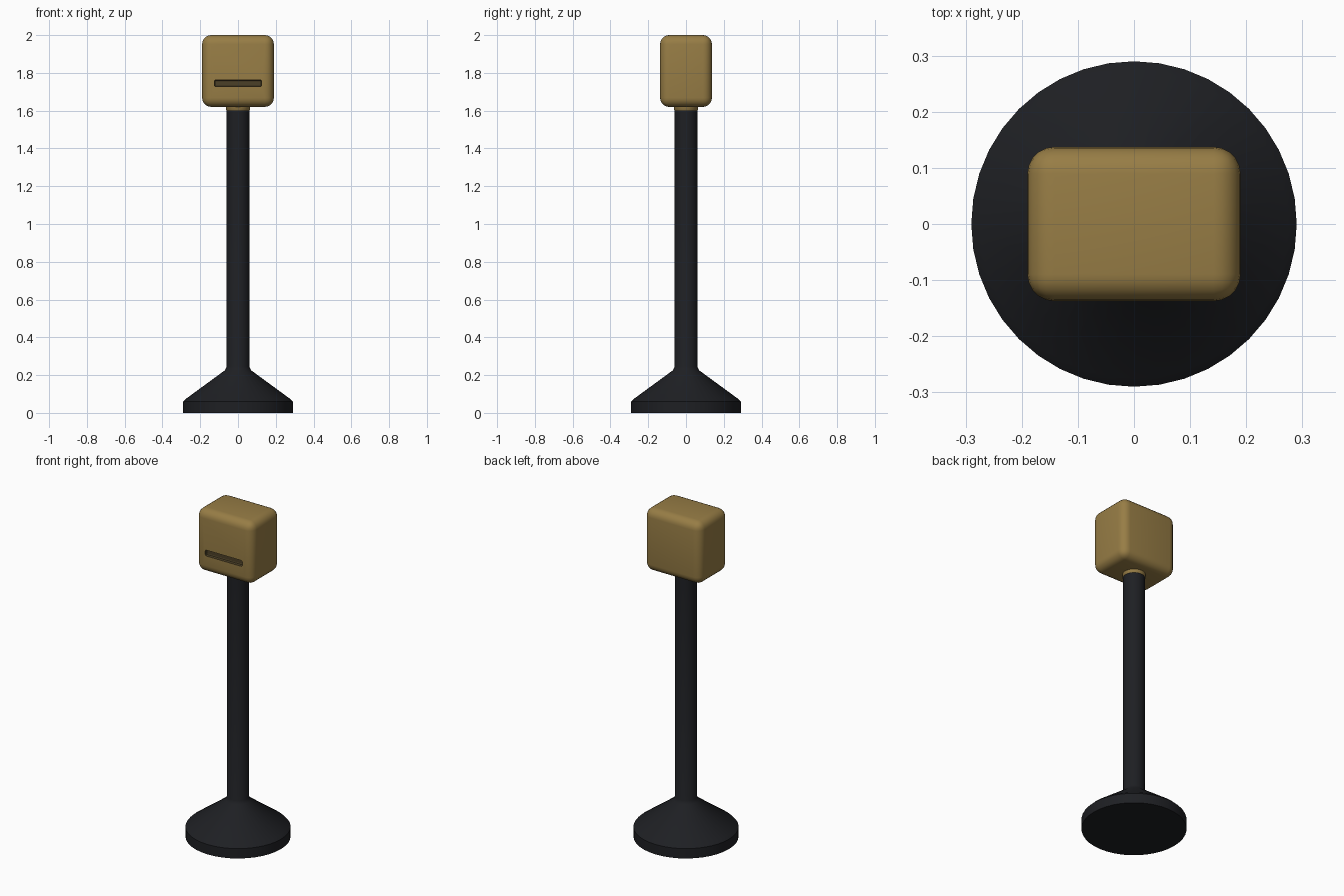
import bpy, bmesh, math

if "Cube" in bpy.data.objects:
    bpy.data.objects.remove(bpy.data.objects["Cube"])


def material(name, color):
    m = bpy.data.materials.new(name)
    m.diffuse_color = (*color, 1)
    m.use_nodes = True
    m.node_tree.nodes["Principled BSDF"].inputs["Base Color"].default_value = m.diffuse_color
    return m


gold = material("gold", (0.31, 0.205, 0.06))
black = material("black", (0.013, 0.014, 0.017))
slot_dark = material("slot_dark", (0.07, 0.05, 0.02))


def add_object(name, bm, mat):
    bmesh.ops.recalc_face_normals(bm, faces=bm.faces)
    mesh = bpy.data.meshes.new(name)
    bm.to_mesh(mesh)
    bm.free()
    ob = bpy.data.objects.new(name, mesh)
    bpy.context.collection.objects.link(ob)
    mesh.materials.append(mat)
    return ob


def smooth(ob, angle=30):
    bpy.ops.object.select_all(action='DESELECT')
    ob.select_set(True)
    bpy.context.view_layer.objects.active = ob
    bpy.ops.object.shade_smooth_by_angle(angle=math.radians(angle))


def lathe(name, profile, mat, sides=40):
    bm = bmesh.new()
    rings = [[bm.verts.new((r * math.cos(2 * math.pi * i / sides),
                            r * math.sin(2 * math.pi * i / sides), z))
              for i in range(sides)] for r, z in profile]
    for a, b in zip(rings, rings[1:]):
        for i in range(sides):
            j = (i + 1) % sides
            bm.faces.new((a[i], a[j], b[j], b[i]))
    bm.faces.new(rings[0])
    bm.faces.new(rings[-1])
    ob = add_object(name, bm, mat)
    smooth(ob, 40)
    return ob


def rounded_box(name, size, center, radius, segments, mat):
    bm = bmesh.new()
    bmesh.ops.create_cube(bm, size=1)
    bmesh.ops.scale(bm, vec=size, verts=bm.verts)
    bmesh.ops.translate(bm, vec=center, verts=bm.verts)
    bmesh.ops.bevel(bm, geom=bm.edges[:], offset=radius, segments=segments,
                    profile=0.5, affect='EDGES')
    return add_object(name, bm, mat)


# Flared foot and pole turned as one piece
lathe("stand", [(0.29, 0), (0.29, 0.06), (0.275, 0.075), (0.07, 0.225),
                (0.06, 0.245), (0.06, 1.6)], black)

# Collar joining pole and head
lathe("collar", [(0.06, 1.60), (0.064, 1.605), (0.064, 1.64)], gold)

# Rounded head with a shallow slot on the front
head = rounded_box("head", (0.38, 0.275, 0.38), (0, 0, 1.81), 0.048, 5, gold)
cutter = rounded_box("slot_cutter", (0.25, 0.04, 0.036), (0, -0.14, 1.745),
                     0.008, 2, slot_dark)
cutter.hide_render = True
cutter.hide_viewport = True
cut = head.modifiers.new("slot", 'BOOLEAN')
cut.operation = 'DIFFERENCE'
cut.solver = 'EXACT'
cut.material_mode = 'TRANSFER'
cut.object = cutter
smooth(head)
